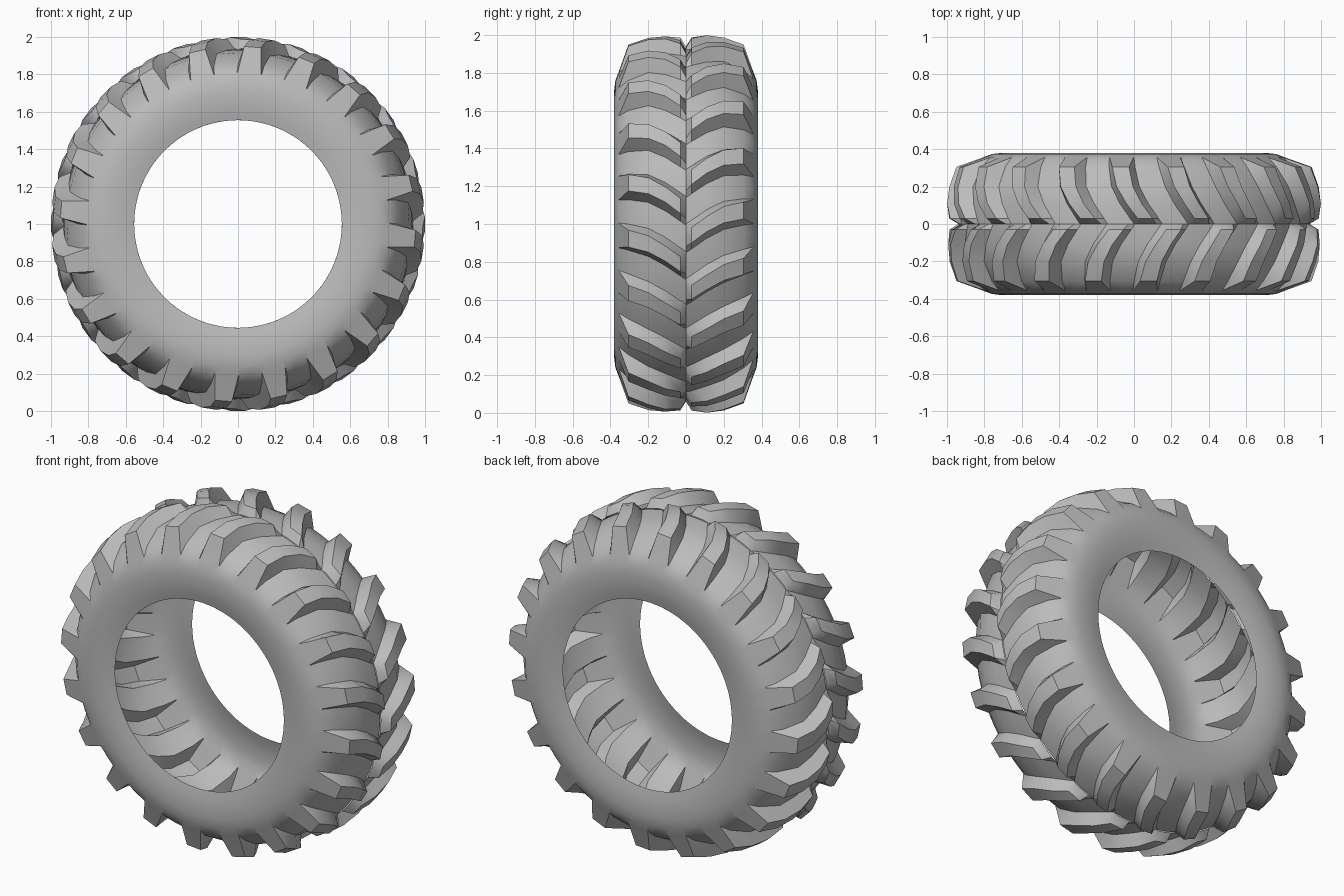
import bpy, bmesh, math

cube = bpy.data.objects.get("Cube")
if cube:
    bpy.data.objects.remove(cube, do_unlink=True)

LUGS = 20
PITCH = 2 * math.pi / LUGS
BASE = 0.52          # lug base width as a share of the pitch

rubber = bpy.data.materials.new("grey_rubber")
rubber.use_nodes = True
colour = (0.5, 0.5, 0.5, 1)
rubber.diffuse_color = colour
rubber.node_tree.nodes["Principled BSDF"].inputs["Base Color"].default_value = colour

# Cross-section from the centre line to the rim:
# y, groove radius, lug radius, chevron sweep, lug side slope (both in pitches)
SECTION = [
    (0.0, 0.935, 0.94, 0.0, 0.12),
    (0.03, 0.935, 0.988, -0.07, 0.13),
    (0.11, 0.93, 1.0, -0.26, 0.13),
    (0.20, 0.915, 0.987, -0.42, 0.12),
    (0.305, 0.855, 0.95, -0.50, 0.11),
    (0.355, 0.81, 0.81, -0.52, 0.012),
    (0.374, 0.76, 0.76, -0.52, 0.12),
    (0.38, 0.71, 0.71, -0.52, 0.12),
    (0.379, 0.65, 0.65, -0.52, 0.12),
    (0.372, 0.60, 0.60, -0.52, 0.12),
    (0.362, 0.555, 0.555, -0.52, 0.12),
]


def ring(bm, side, phase, station):
    """One loop of points around the axle, raised where a lug stands."""
    y, groove, lug, sweep, slope = station
    columns = [(0, groove), (slope, lug), (BASE - slope, lug),
               (BASE, groove), ((1 + BASE) / 2, groove)]
    points = []
    for i in range(LUGS):
        for u, r in columns:
            a = (i + u + sweep + phase) * PITCH   # clockwise from the top
            points.append(bm.verts.new((r * math.sin(a), side * y, 1 + r * math.cos(a))))
    return points


# Open tyre shell: two half treads staggered by half a pitch
bm = bmesh.new()
for side, phase in ((1, 0.0), (-1, 0.5)):
    rings = [ring(bm, side, phase, s) for s in SECTION]
    n = len(rings[0])
    for a, b in zip(rings, rings[1:]):
        for i in range(n):
            j = (i + 1) % n
            quad = (a[i], b[i], b[j], a[j])
            bm.faces.new(quad if side > 0 else quad[::-1])

# Make the tread face outward
tread = max(bm.faces, key=lambda f: f.calc_center_median().z)
tread.normal_update()
if tread.normal.z < 0:
    bmesh.ops.reverse_faces(bm, faces=bm.faces)

mesh = bpy.data.meshes.new("tyre")
bm.to_mesh(mesh)
bm.free()
mesh.materials.append(rubber)
tyre = bpy.data.objects.new("tyre", mesh)
bpy.context.collection.objects.link(tyre)
bpy.context.view_layer.objects.active = tyre
tyre.select_set(True)
bpy.ops.object.shade_smooth_by_angle(angle=math.radians(30))
